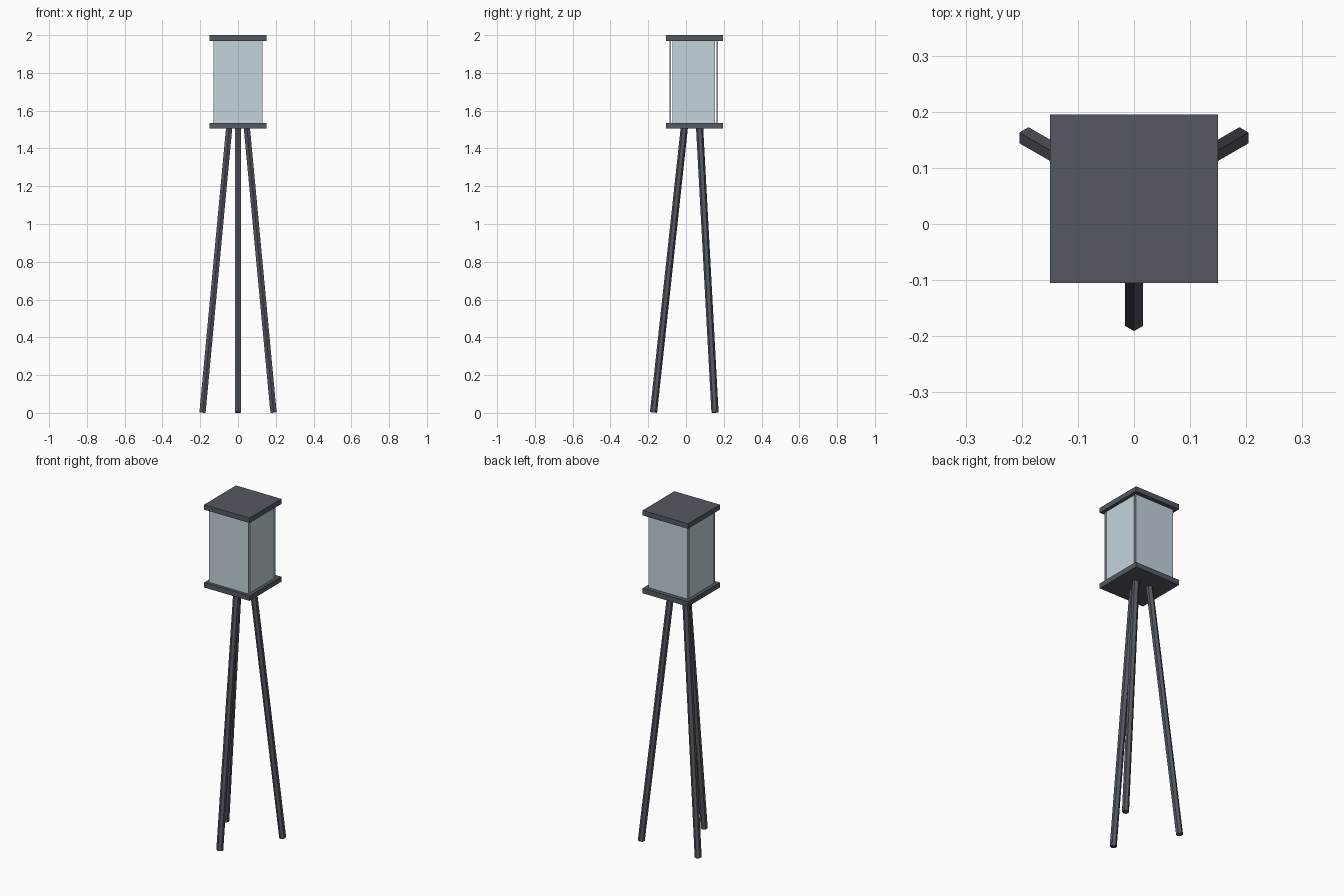
import bpy
import math
from mathutils import Vector

if "Cube" in bpy.data.objects:
    bpy.data.objects.remove(bpy.data.objects["Cube"])

CY = 0.045  # lantern centre in y


def material(name, color):
    m = bpy.data.materials.new(name)
    m.diffuse_color = color
    m.use_nodes = True
    m.node_tree.nodes["Principled BSDF"].inputs["Base Color"].default_value = m.diffuse_color
    return m


dark = material("dark_metal", (0.09, 0.10, 0.12, 1))
glass = material("pale_glass", (0.55, 0.66, 0.72, 1))


def box(name, center, size, mat):
    bpy.ops.mesh.primitive_cube_add(size=1, location=center)
    ob = bpy.context.object
    ob.name = name
    ob.scale = size
    bpy.ops.object.transform_apply(location=False, rotation=False, scale=True)
    ob.data.materials.append(mat)


# Square base and roof plates
box("base_plate", (0, CY, 1.52), (0.3, 0.3, 0.03), dark)
box("roof_plate", (0, CY, 1.985), (0.3, 0.3, 0.03), dark)

# Front and back panes, with the narrower side panes set between them
Z, H, T = 1.7525, 0.435, 0.008
for side, name in ((-1, "front_pane"), (1, "back_pane")):
    box(name, (0, CY - 0.004 + side * 0.125, Z), (0.26, T, H), glass)
for side, name in ((-1, "left_pane"), (1, "right_pane")):
    box(name, (side * 0.126, CY - 0.004, Z), (T, 0.226, H), glass)

# Three splayed six-sided legs
for name, deg in (("front_leg", -90), ("right_leg", 30), ("left_leg", 150)):
    d = Vector((math.cos(math.radians(deg)), math.sin(math.radians(deg)), 0))
    foot = Vector((0, CY, 0.002)) + d * 0.217
    top = Vector((0, CY, 1.51)) + d * 0.054
    axis = top - foot
    bpy.ops.mesh.primitive_cylinder_add(
        vertices=6, radius=0.019, depth=axis.length, location=(foot + top) / 2)
    leg = bpy.context.object
    leg.name = name
    leg.rotation_euler = axis.to_track_quat('Z', 'Y').to_euler()
    leg.data.materials.append(dark)
